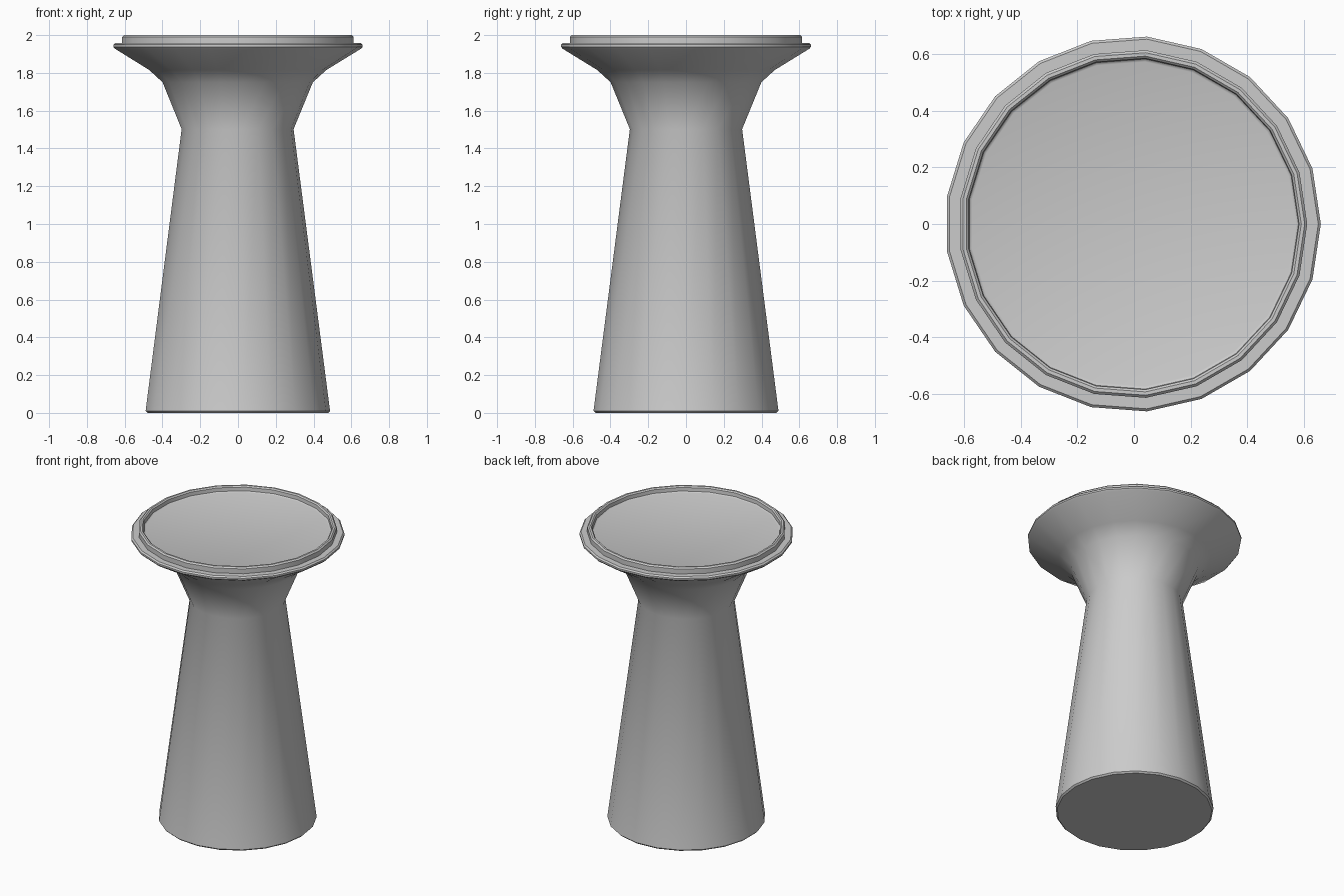
import bpy, bmesh, math

if "Cube" in bpy.data.objects:
    bpy.data.objects.remove(bpy.data.objects["Cube"])

SIDES = 21
CENTRE_X = -0.0037  # odd side count: shift so the bounds are centred on x = 0


def lathe(name, profile):
    """Revolve (radius, z) points around z and cap both ends."""
    bm = bmesh.new()
    rings = []
    for r, z in profile:
        rings.append([bm.verts.new((CENTRE_X + r * math.cos(2 * math.pi * i / SIDES),
                                    r * math.sin(2 * math.pi * i / SIDES), z))
                      for i in range(SIDES)])
    for a, b in zip(rings, rings[1:]):
        for i in range(SIDES):
            j = (i + 1) % SIDES
            bm.faces.new((a[i], a[j], b[j], b[i]))
    bm.faces.new(rings[0][::-1])
    bm.faces.new(rings[-1])
    mesh = bpy.data.meshes.new(name)
    bm.to_mesh(mesh)
    bm.free()
    obj = bpy.data.objects.new(name, mesh)
    bpy.context.collection.objects.link(obj)
    bpy.ops.object.select_all(action='DESELECT')
    bpy.context.view_layer.objects.active = obj
    obj.select_set(True)
    bpy.ops.object.shade_smooth_by_angle(angle=math.radians(35))
    return obj


# Tapered foot with a small bottom bevel, flared neck
column = [(0.481, 0.0), (0.491, 0.010), (0.298, 1.502), (0.400, 1.75), (0.471, 1.815)]
# Wide thin lip under the table top
lip = [(0.655, 1.928), (0.664, 1.938), (0.664, 1.949), (0.655, 1.958)]
# Raised bevelled rim around a shallow recessed top
rim = [(0.616, 1.958), (0.616, 1.991), (0.607, 2.0), (0.595, 2.0),
       (0.587, 1.992), (0.585, 1.968), (0.581, 1.964), (0.575, 1.962)]

lathe("pedestal_table", column + lip + rim)
